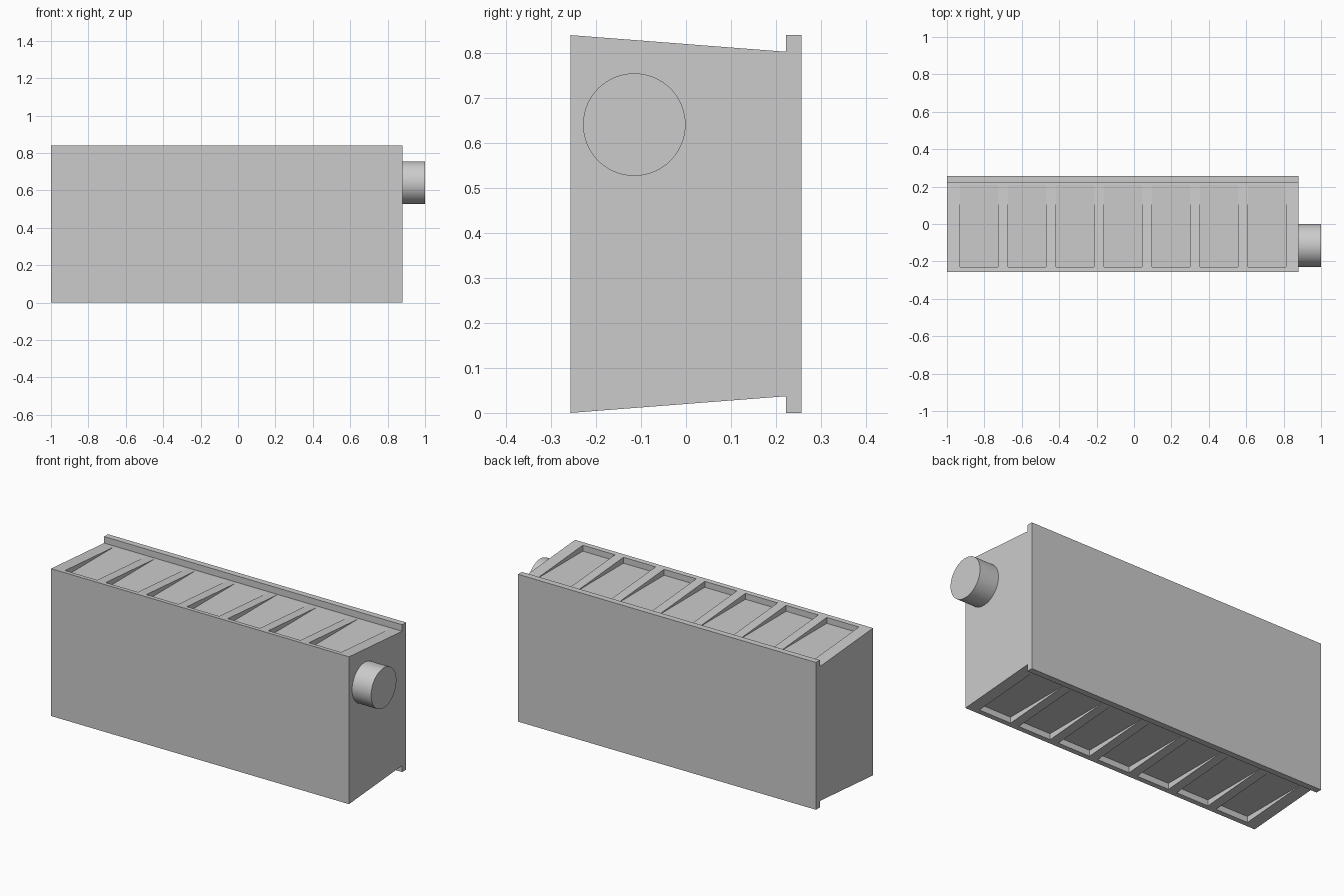
import bpy
import bmesh
import math
from mathutils import Matrix, Vector

default_cube = bpy.data.objects.get("Cube")
if default_cube:
    bpy.data.objects.remove(default_cube, do_unlink=True)

# Main sizes
LEFT_END, RIGHT_END = 0.88, -1.0
FRONT, LIP, BACK = -0.257, 0.222, 0.257
HEIGHT, TAPER = 0.84, 0.037
POCKETS, PITCH, WIDTH = 7, 0.2565, 0.203

grey = bpy.data.materials.new("plain grey")
grey.use_nodes = True
colour = (0.6, 0.6, 0.6, 1)
grey.diffuse_color = colour
grey.node_tree.nodes["Principled BSDF"].inputs["Base Color"].default_value = colour


def make_object(name, bm):
    bmesh.ops.recalc_face_normals(bm, faces=bm.faces)
    mesh = bpy.data.meshes.new(name)
    bm.to_mesh(mesh)
    bm.free()
    mesh.materials.append(grey)
    obj = bpy.data.objects.new(name, mesh)
    bpy.context.collection.objects.link(obj)
    return obj


def add_box(bm, low, high):
    low, high = Vector(low), Vector(high)
    matrix = Matrix.Translation((low + high) / 2) @ Matrix.Diagonal((*(high - low), 1))
    bmesh.ops.create_cube(bm, size=1, matrix=matrix)


# Tapered body with a raised back flange, extruded along its length
bm = bmesh.new()
upper = [(FRONT, HEIGHT), (LIP, HEIGHT - TAPER), (LIP, HEIGHT), (BACK, HEIGHT)]
profile = upper + [(y, HEIGHT - z) for y, z in reversed(upper)]
side = bm.faces.new([bm.verts.new((RIGHT_END, y, z)) for y, z in profile])
swept = bmesh.ops.extrude_face_region(bm, geom=[side])["geom"]
bmesh.ops.translate(bm, vec=(LEFT_END - RIGHT_END, 0, 0),
                    verts=[v for v in swept if isinstance(v, bmesh.types.BMVert)])
body = make_object("body", bm)

# Rows of level-floored pockets in the sloping top and bottom
bm = bmesh.new()
depth = TAPER - 0.001
for i in range(POCKETS):
    x = -0.93 + i * PITCH
    for z_low, z_high in ((HEIGHT - depth, 1), (HEIGHT - 1, depth)):
        add_box(bm, (x, -0.23, z_low), (x + WIDTH, LIP - 0.005, z_high))
cutter = make_object("pocket_cutter", bm)
cutter.hide_render = True

cut = body.modifiers.new("pockets", 'BOOLEAN')
cut.operation = 'DIFFERENCE'
cut.solver = 'EXACT'
cut.object = cutter
bpy.context.view_layer.objects.active = body
bpy.ops.object.modifier_apply(modifier=cut.name)
bpy.data.objects.remove(cutter, do_unlink=True)

# Round peg on the left end
bm = bmesh.new()
start, end = LEFT_END - 0.01, 1.0
place = Matrix.Translation(((start + end) / 2, -0.115, 0.641)) @ Matrix.Rotation(math.pi / 2, 4, 'Y')
bmesh.ops.create_cone(bm, cap_ends=True, segments=64, radius1=0.114, radius2=0.114,
                      depth=end - start, matrix=place)
peg = make_object("side_peg", bm)
bpy.ops.object.select_all(action='DESELECT')
peg.select_set(True)
bpy.context.view_layer.objects.active = peg
bpy.ops.object.shade_smooth_by_angle(angle=math.radians(30))
